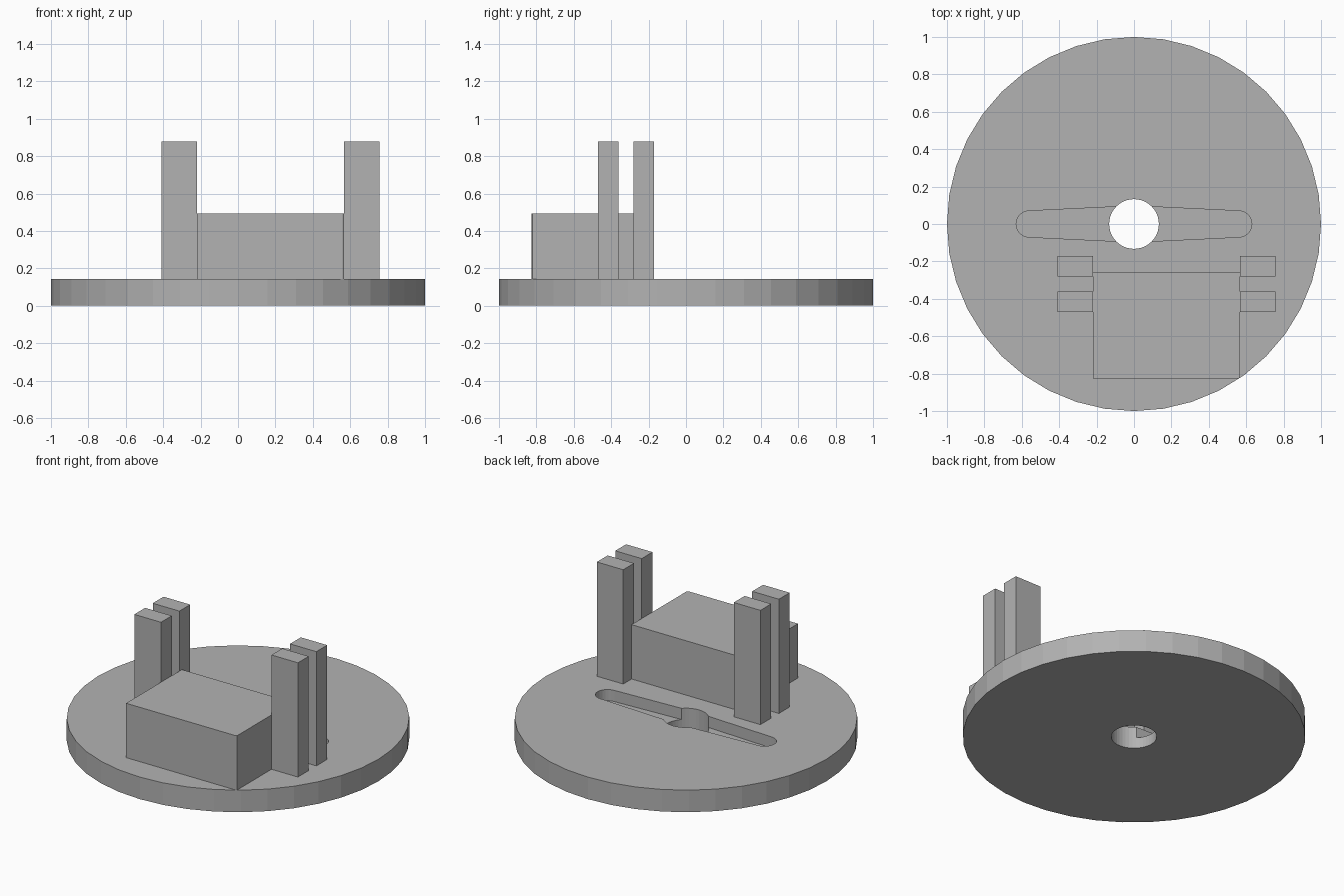
import bpy, bmesh
from math import cos, sin, pi, radians

if "Cube" in bpy.data.objects:
    bpy.data.objects.remove(bpy.data.objects["Cube"])

grey = bpy.data.materials.new("plain grey")
grey.use_nodes = True
COLOUR = (0.448, 0.448, 0.448, 1)
grey.diffuse_color = COLOUR
grey.node_tree.nodes["Principled BSDF"].inputs["Base Color"].default_value = COLOUR


def prism(name, outline, z0, z1):
    """Extrude a counter-clockwise outline from z0 to z1."""
    bm = bmesh.new()
    face = bm.faces.new([bm.verts.new((x, y, z0)) for x, y in outline])
    up = bmesh.ops.extrude_face_region(bm, geom=[face])["geom"]
    bmesh.ops.translate(bm, vec=(0, 0, z1 - z0),
                        verts=[v for v in up if isinstance(v, bmesh.types.BMVert)])
    bmesh.ops.recalc_face_normals(bm, faces=bm.faces)
    mesh = bpy.data.meshes.new(name)
    bm.to_mesh(mesh)
    bm.free()
    mesh.materials.append(grey)
    obj = bpy.data.objects.new(name, mesh)
    bpy.context.collection.objects.link(obj)
    return obj


def arc(cx, radius, start, end, steps):
    angles = [radians(start + (end - start) * i / steps) for i in range(steps + 1)]
    return [(cx + radius * cos(a), radius * sin(a)) for a in angles]


def rect(x0, x1, y0, y1):
    return [(x0, y0), (x1, y0), (x1, y1), (x0, y1)]


def cut(target, cutter):
    mod = target.modifiers.new("cut", 'BOOLEAN')
    mod.operation = 'DIFFERENCE'
    mod.solver = 'EXACT'
    mod.object = cutter
    bpy.context.view_layer.objects.active = target
    bpy.ops.object.modifier_apply(modifier=mod.name)
    bpy.data.objects.remove(cutter)


TOP = 0.142

# Round base
base = prism("round_base", arc(0, 1, 0, 360, 40)[:-1], 0, TOP)

# Tapered two-armed recess with round ends, half the depth of the base
recess = (arc(0.56, 0.07, -90, 90, 12) + [(0, 0.097)]
          + arc(-0.56, 0.07, 90, 270, 12) + [(0, -0.097)])
cut(base, prism("recess_cutter", recess, 0.07, 0.3))

# Central through hole
cut(base, prism("hole_cutter", arc(0, 0.133, 0, 360, 40)[:-1], -0.1, 0.3))

# Block, its outer corner trimmed to the rim of the base
block = [(-0.22, -0.825), (0.56, -0.825), (0.568, -0.82), (0.568, -0.257), (-0.22, -0.257)]
prism("block", block, TOP, 0.492)

# Two pairs of posts beside the block
for side, x0, x1 in (("right", -0.41, -0.22), ("left", 0.568, 0.756)):
    for row, y0 in (("front", -0.47), ("back", -0.282)):
        prism(f"{side}_{row}_post", rect(x0, x1, y0, y0 + 0.11), TOP, 0.878)
